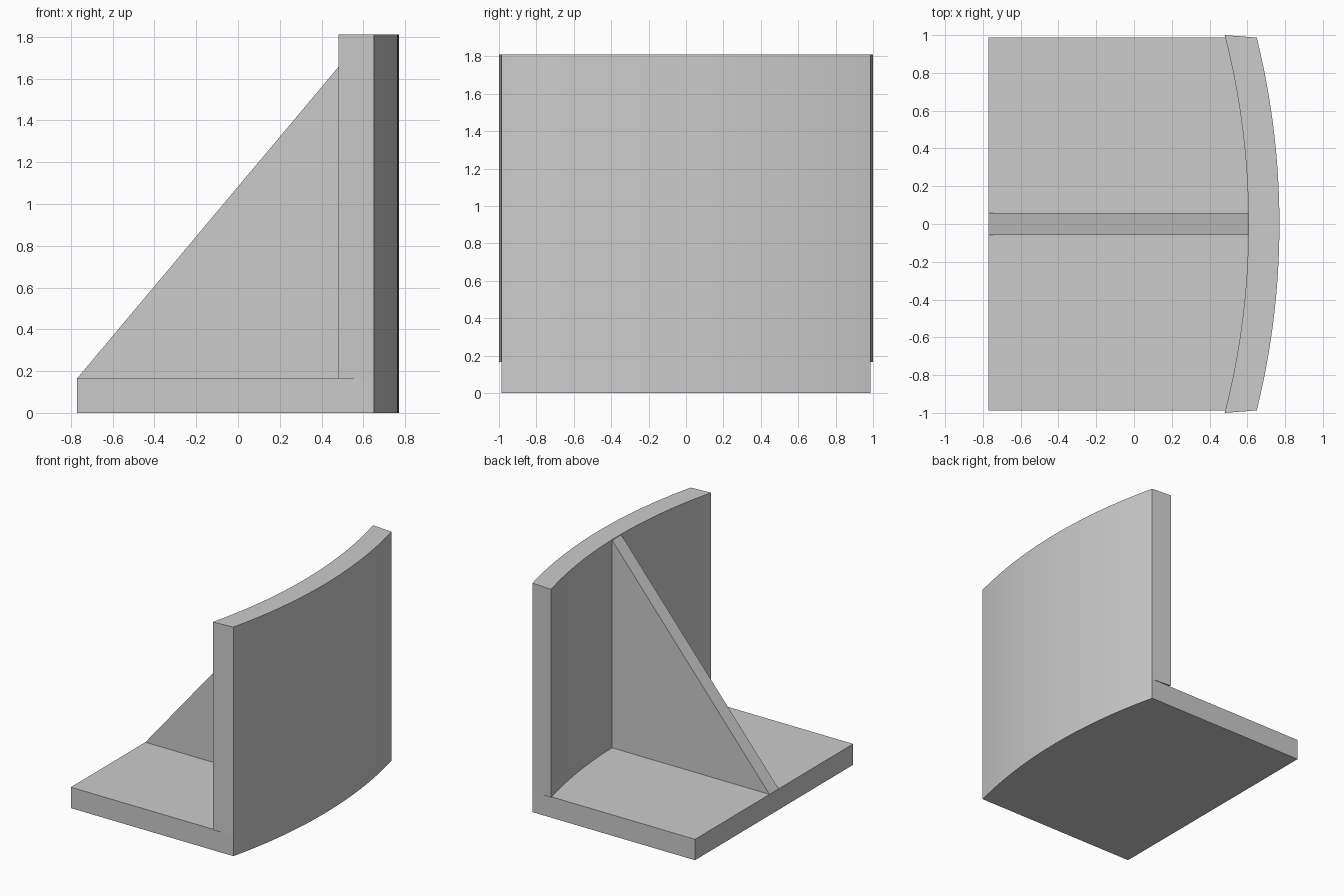
import bpy
import bmesh
from mathutils import Vector

cube = bpy.data.objects.get("Cube")
if cube:
    bpy.data.objects.remove(cube, do_unlink=True)

SEGMENTS = 32
BASE_TOP, WALL_TOP = 0.165, 1.81
FREE_EDGE = -0.77

grey = bpy.data.materials.new("plain_grey")
grey.use_nodes = True
colour = (0.6, 0.6, 0.6, 1)
grey.diffuse_color = colour
grey.node_tree.nodes["Principled BSDF"].inputs["Base Color"].default_value = colour


def arc(end_x, middle_x, half_width):
    """Circular arc from -y to +y, bulging towards +x."""
    rise = middle_x - end_x
    radius = (half_width ** 2 + rise ** 2) / (2 * rise)
    points = []
    for i in range(SEGMENTS + 1):
        y = half_width * (2 * i / SEGMENTS - 1)
        points.append((middle_x - radius + (radius ** 2 - y ** 2) ** 0.5, y))
    return points


def prism(name, outline, direction):
    """Extrude a closed outline into a solid part."""
    bm = bmesh.new()
    face = bm.faces.new([bm.verts.new(p) for p in outline])
    extruded = bmesh.ops.extrude_face_region(bm, geom=[face])
    verts = [v for v in extruded["geom"] if isinstance(v, bmesh.types.BMVert)]
    bmesh.ops.translate(bm, verts=verts, vec=Vector(direction))
    bmesh.ops.recalc_face_normals(bm, faces=bm.faces)
    mesh = bpy.data.meshes.new(name)
    bm.to_mesh(mesh)
    bm.free()
    mesh.materials.append(grey)
    part = bpy.data.objects.new(name, mesh)
    bpy.context.collection.objects.link(part)
    bpy.ops.object.select_all(action="DESELECT")
    part.select_set(True)
    bpy.context.view_layer.objects.active = part
    bpy.ops.object.shade_smooth_by_angle()
    return part


outer = arc(0.65, 0.77, 0.987)
inner = arc(0.48, 0.606, 1.0)

# Base plate: straight free edge, curved edge under the wall
base = [(FREE_EDGE, -0.987)] + outer + [(FREE_EDGE, 0.987)]
prism("base_plate", [(x, y, 0) for x, y in base], (0, 0, BASE_TOP))

# Curved upright wall
wall = outer + inner[::-1]
prism("curved_wall", [(x, y, BASE_TOP) for x, y in wall],
      (0, 0, WALL_TOP - BASE_TOP))

# Triangular stiffening rib
rib = [(FREE_EDGE, BASE_TOP), (0.606, BASE_TOP), (0.606, 1.805)]
prism("triangular_rib", [(x, -0.057, z) for x, z in rib], (0, 0.114, 0))
